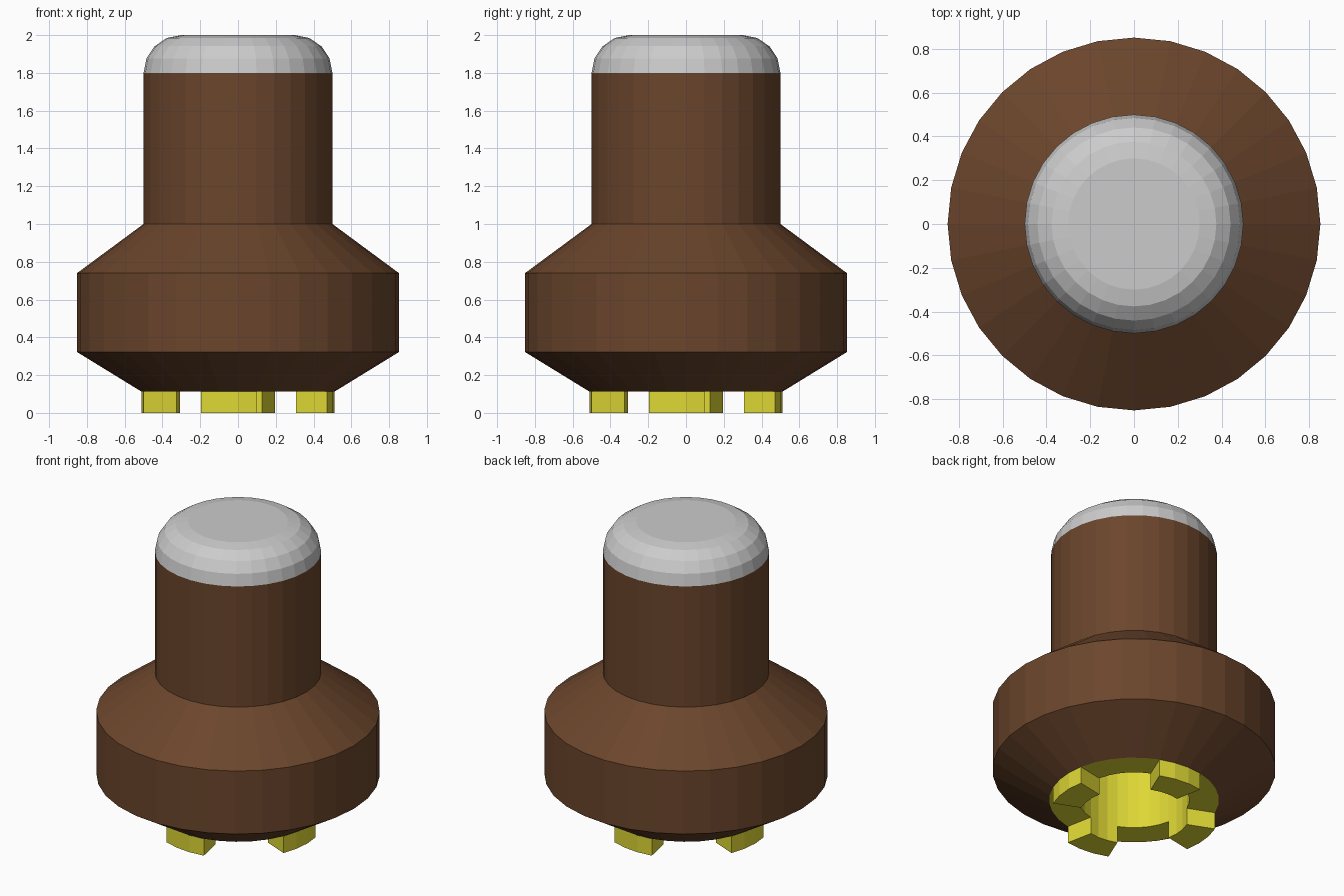
import bpy, bmesh, math

if "Cube" in bpy.data.objects:
    bpy.data.objects.remove(bpy.data.objects["Cube"])

SEG = 32
R_RING, R_HOLE = 0.51, 0.333
Z_RING = 0.112
HOLE_TOP = 0.65


def material(name, rgb):
    m = bpy.data.materials.new(name)
    m.diffuse_color = (*rgb, 1.0)
    m.use_nodes = True
    m.node_tree.nodes["Principled BSDF"].inputs["Base Color"].default_value = m.diffuse_color
    return m


def at(r, z, i):
    a = 2 * math.pi * i / SEG
    return (r * math.cos(a), r * math.sin(a), z)


def finish(name, bm, mat=None):
    me = bpy.data.meshes.new(name)
    bm.to_mesh(me)
    bm.free()
    ob = bpy.data.objects.new(name, me)
    bpy.context.collection.objects.link(ob)
    if mat:
        me.materials.append(mat)
    return ob


def lathe(name, profile, mat=None, cap_end=False):
    """Turn an (r, z) profile around z; the outside is right of the path going up."""
    bm = bmesh.new()
    rings = [[bm.verts.new(at(r, z, i)) for i in range(SEG)] for r, z in profile]
    for lo, hi in zip(rings, rings[1:]):
        for i in range(SEG):
            j = (i + 1) % SEG
            bm.faces.new((lo[i], lo[j], hi[j], hi[i]))
    if cap_end:
        bm.faces.new(rings[-1])
    return finish(name, bm, mat)


def tooth(name, start, steps, mat):
    """Ring-sector block hanging below the base ring."""
    bm = bmesh.new()
    idx = range(start, start + steps + 1)
    outer = [bm.verts.new(at(R_RING, 0, i)) for i in idx]
    inner = [bm.verts.new(at(R_HOLE, 0, i)) for i in idx]
    faces = [bm.faces.new((outer[k], outer[k + 1], inner[k + 1], inner[k]))
             for k in range(steps)]
    up = bmesh.ops.extrude_face_region(bm, geom=faces, use_keep_orig=True)["geom"]
    for v in up:
        if isinstance(v, bmesh.types.BMVert):
            v.co.z = Z_RING
    bmesh.ops.recalc_face_normals(bm, faces=bm.faces)
    return finish(name, bm, mat)


brown = material("brown", (0.147, 0.06, 0.025))
yellow = material("yellow", (0.73, 0.68, 0.035))

# Flared body and neck
lathe("body", [(R_RING, Z_RING), (0.852, 0.322), (0.852, 0.74),
               (0.5, 1.0), (0.5, 1.8)], brown)

# Rounded grey top
arc = [math.radians(22.5 * k) for k in range(5)]
lathe("rounded_cap", [(0.3 + 0.2 * math.cos(a), 1.8 + 0.2 * math.sin(a)) for a in arc],
      cap_end=True)

# Yellow base ring with the socket bored up into the body
socket = lathe("base_socket", [(R_RING, Z_RING), (R_HOLE, Z_RING), (R_HOLE, HOLE_TOP)],
               yellow, cap_end=True)
socket.data.flip_normals()

# Four teeth, three segments wide, offset like a pinwheel
for n in range(4):
    tooth(f"base_tooth_{n + 1}", -2 + 8 * n, 3, yellow)
